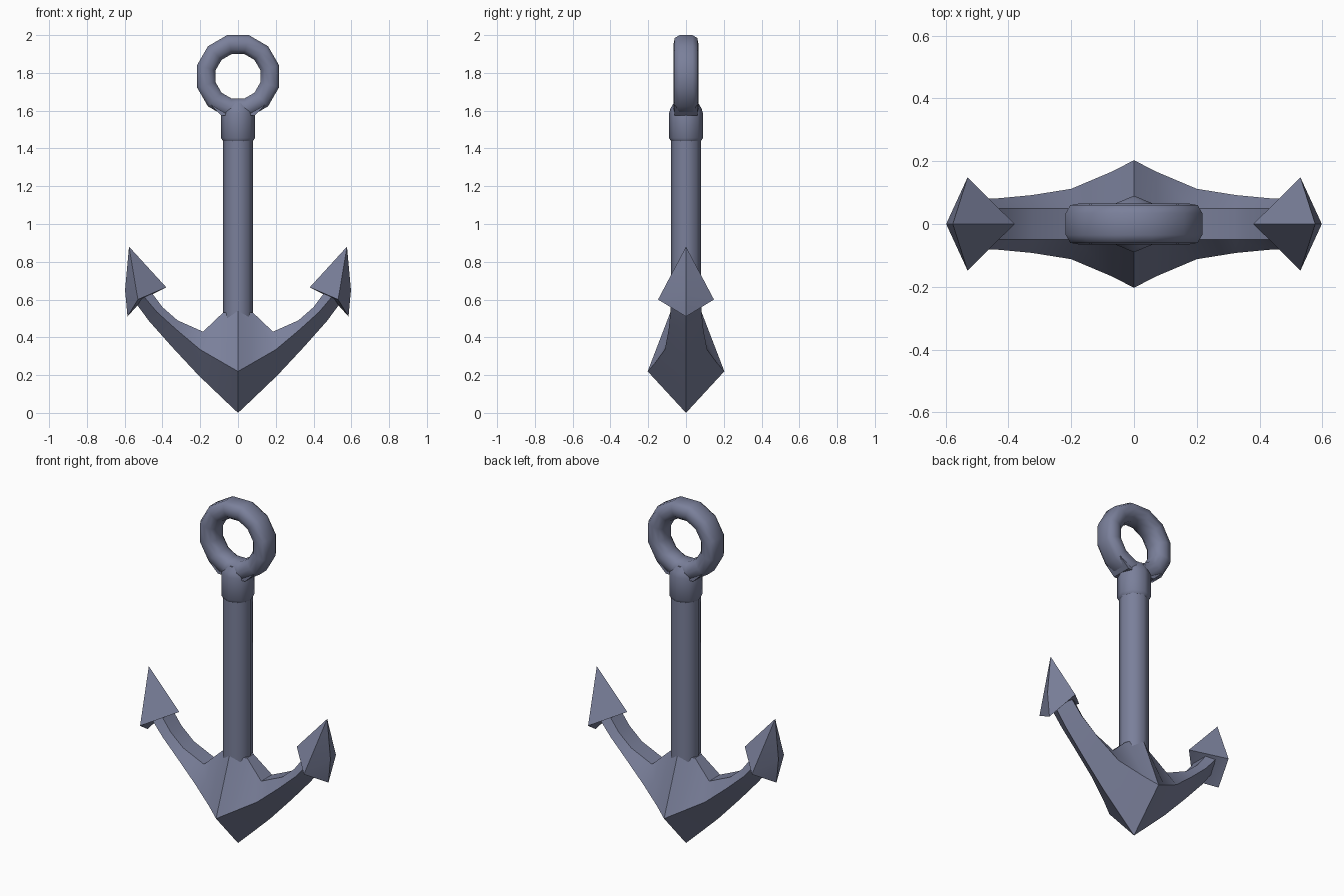
import bpy, bmesh, math
from mathutils import Vector

cube = bpy.data.objects.get("Cube")
if cube:
    bpy.data.objects.remove(cube, do_unlink=True)

steel = bpy.data.materials.new("blue_grey_steel")
steel.use_nodes = True
COLOUR = (0.195, 0.215, 0.325, 1)
steel.diffuse_color = COLOUR
steel.node_tree.nodes["Principled BSDF"].inputs["Base Color"].default_value = COLOUR


def make(name, verts, faces, angle=35):
    """Mesh object with consistent normals and angle-limited smoothing."""
    bm = bmesh.new()
    vs = [bm.verts.new(v) for v in verts]
    for f in faces:
        bm.faces.new([vs[i] for i in f])
    bmesh.ops.recalc_face_normals(bm, faces=bm.faces)
    mesh = bpy.data.meshes.new(name)
    bm.to_mesh(mesh)
    bm.free()
    mesh.materials.append(steel)
    ob = bpy.data.objects.new(name, mesh)
    bpy.context.collection.objects.link(ob)
    bpy.ops.object.select_all(action='DESELECT')
    ob.select_set(True)
    bpy.context.view_layer.objects.active = ob
    bpy.ops.object.shade_smooth_by_angle(angle=math.radians(angle))
    return ob


def bridge(rings, n, closed=False):
    """Quads joining successive rings of n points, capped unless closed."""
    faces = []
    for r in range(rings if closed else rings - 1):
        a, b = r * n, (r + 1) % rings * n
        faces += [(a + i, a + (i + 1) % n, b + (i + 1) % n, b + i) for i in range(n)]
    if not closed:
        faces += [tuple(range(n)), tuple(range((rings - 1) * n, rings * n))]
    return faces


def lathe(name, profile, n=8):
    """Faceted column around z from (radius, height) pairs."""
    verts = [(r * math.cos(math.tau * i / n), r * math.sin(math.tau * i / n), z)
             for r, z in profile for i in range(n)]
    return make(name, verts, bridge(len(profile), n), 50)


# Shank and the collar at its top
lathe("shank", [(0.08, 0.3), (0.08, 1.46)])
lathe("collar", [(0.08, 1.44), (0.09, 1.455), (0.09, 1.585), (0.083, 1.61), (0.065, 1.64)])

# Flared neck between collar and ring
neck = [(x * s, y, z) for x, z in ((0.088, 1.575), (0.145, 1.63))
        for s, y in ((-1, -0.06), (1, -0.06), (1, 0.06), (-1, 0.06))]
make("neck", neck, bridge(2, 4))

# Chunky ring with a rounded rectangular section
section = [(0.123, 0.03), (0.145, 0.058), (0.175, 0.066), (0.21, 0.06), (0.225, 0.035)]
section += [(r, -y) for r, y in reversed(section)]
SEGMENTS = 12
ring = []
for k in range(SEGMENTS):
    a = math.tau * (k + 0.5) / SEGMENTS
    ring += [(r * math.cos(a), y, 1.782 + r * math.sin(a)) for r, y in section]
make("ring", ring, bridge(SEGMENTS, len(section), closed=True), 50)

# Arms: bottom keel (x, z), side edge (x, y, z), top edge (x, y, z), from crown to end
stations = [
    ((0, 0), (0, 0.203, 0.22), (0, 0.08, 0.54)),
    ((0.07, 0.066), (0.07, 0.167, 0.26), (0.08, 0.03, 0.53)),
    ((0.21, 0.2), (0.2, 0.112, 0.335), (0.185, 0.05, 0.43)),
    ((0.35, 0.35), (0.325, 0.092, 0.44), (0.32, 0.05, 0.49)),
    ((0.47, 0.485), (0.43, 0.082, 0.535), (0.40, 0.05, 0.56)),
    ((0.555, 0.6), (0.51, 0.08, 0.63), (0.46, 0.05, 0.64)),
]
half = []
for (bx, bz), (sx, sy, sz), (tx, ty, tz) in stations:
    half.append([(bx, 0, bz), (sx, sy, sz), (tx, ty, tz), (tx, -ty, tz), (sx, -sy, sz)])
mirrored = [[(-x, y, z) for x, y, z in s] for s in reversed(half[1:])]
loft = mirrored + half
make("arms", [p for s in loft for p in s], bridge(len(loft), 5), 30)

# Spade-shaped flukes
for side, label in ((1, "left"), (-1, "right")):
    pts = [(0.577, 0, 0.88), (0.38, 0, 0.665), (0.53, 0.148, 0.6), (0.53, -0.148, 0.6),
           (0.598, 0, 0.65), (0.585, 0, 0.51), (0.5, 0, 0.605)]
    faces = [(0, 1, 2), (0, 3, 1), (0, 2, 4), (0, 4, 3), (4, 2, 5), (4, 5, 3),
             (1, 6, 2), (1, 3, 6), (6, 5, 2), (6, 3, 5)]
    make(label + "_fluke", [(x * side, y, z) for x, y, z in pts], faces)
